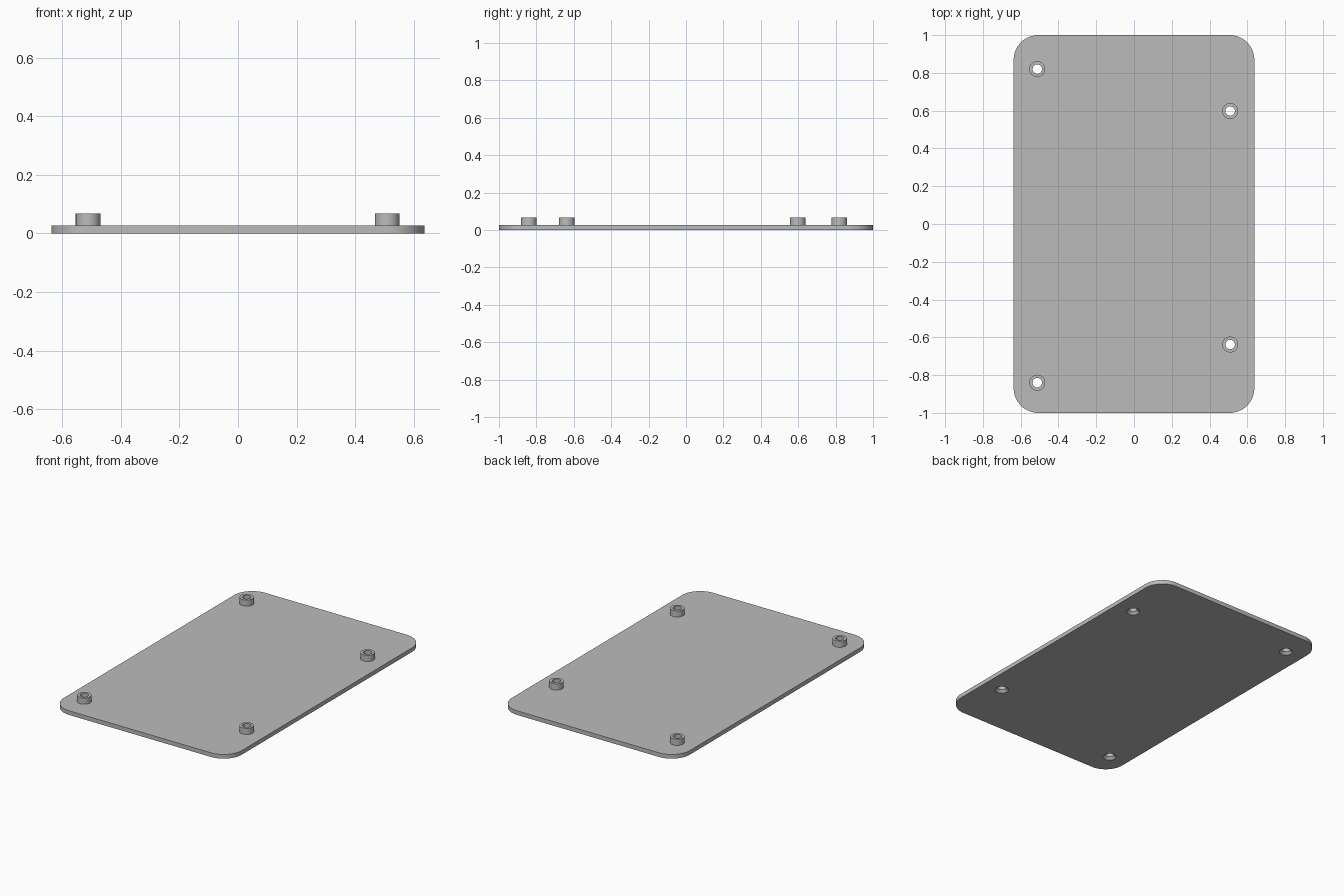
import bpy, bmesh, math

cube = bpy.data.objects.get("Cube")
if cube:
    bpy.data.objects.remove(cube, do_unlink=True)

HALF_X, HALF_Y, THICK, CORNER = 0.637, 1.0, 0.027, 0.13
BOSS_TOP, BOSS_R, HOLE_R, SINK_R, SINK_H = 0.067, 0.042, 0.025, 0.04, 0.016
MOUNTS = {"back_right": (-0.512, 0.82), "back_left": (0.509, 0.598),
          "front_left": (0.509, -0.638), "front_right": (-0.512, -0.84)}

grey = bpy.data.materials.new("plain_grey")
grey.use_nodes = True
colour = (0.5, 0.5, 0.5, 1)
grey.diffuse_color = colour
grey.node_tree.nodes["Principled BSDF"].inputs["Base Color"].default_value = colour


def make_object(name, bm):
    bmesh.ops.recalc_face_normals(bm, faces=bm.faces[:])
    mesh = bpy.data.meshes.new(name)
    bm.to_mesh(mesh)
    bm.free()
    mesh.materials.append(grey)
    obj = bpy.data.objects.new(name, mesh)
    bpy.context.collection.objects.link(obj)
    return obj


def lathe(bm, profile, centre, closed=False, sides=48):
    """Revolve (radius, z) points about a vertical axis at centre."""
    rings = [[bm.verts.new((centre[0] + r * math.cos(math.tau * i / sides),
                            centre[1] + r * math.sin(math.tau * i / sides), z))
              for i in range(sides)] for r, z in profile]
    pairs = list(zip(rings, rings[1:]))
    if closed:
        pairs.append((rings[-1], rings[0]))
    else:
        bm.faces.new(rings[0])
        bm.faces.new(rings[-1])
    for a, b in pairs:
        for i in range(sides):
            j = (i + 1) % sides
            bm.faces.new((a[i], a[j], b[j], b[i]))


# Rounded rectangular plate
bm = bmesh.new()
outline = []
for k, (sx, sy) in enumerate([(1, 1), (-1, 1), (-1, -1), (1, -1)]):
    for i in range(17):
        a = math.pi / 2 * (k + i / 16)
        outline.append(bm.verts.new((sx * (HALF_X - CORNER) + CORNER * math.cos(a),
                                     sy * (HALF_Y - CORNER) + CORNER * math.sin(a), 0)))
face = bm.faces.new(outline)
extruded = bmesh.ops.extrude_face_region(bm, geom=[face], use_keep_orig=True)["geom"]
bmesh.ops.translate(bm, vec=(0, 0, THICK),
                    verts=[v for v in extruded if isinstance(v, bmesh.types.BMVert)])
plate = make_object("base_plate", bm)

# Countersunk screw holes cut through the plate
bm = bmesh.new()
slope = (SINK_R - HOLE_R) / SINK_H
for centre in MOUNTS.values():
    lathe(bm, [(SINK_R + slope * 0.01, -0.01), (HOLE_R, SINK_H), (HOLE_R, BOSS_TOP)], centre)
cutter = make_object("hole_cutter", bm)
cutter.hide_render = True
cut = plate.modifiers.new("screw_holes", "BOOLEAN")
cut.operation, cut.solver, cut.object = "DIFFERENCE", "EXACT", cutter
bpy.context.view_layer.objects.active = plate
bpy.ops.object.modifier_apply(modifier=cut.name)
bpy.data.objects.remove(cutter, do_unlink=True)

# Hollow standoffs on the top face
parts = [plate]
for name, centre in MOUNTS.items():
    bm = bmesh.new()
    lathe(bm, [(HOLE_R, THICK), (BOSS_R, THICK), (BOSS_R, BOSS_TOP), (HOLE_R, BOSS_TOP)],
          centre, closed=True)
    parts.append(make_object(name + "_standoff", bm))

# Smooth curved walls, sharp rims
bpy.ops.object.select_all(action="DESELECT")
for part in parts:
    part.select_set(True)
bpy.ops.object.shade_smooth_by_angle(angle=math.radians(30))
